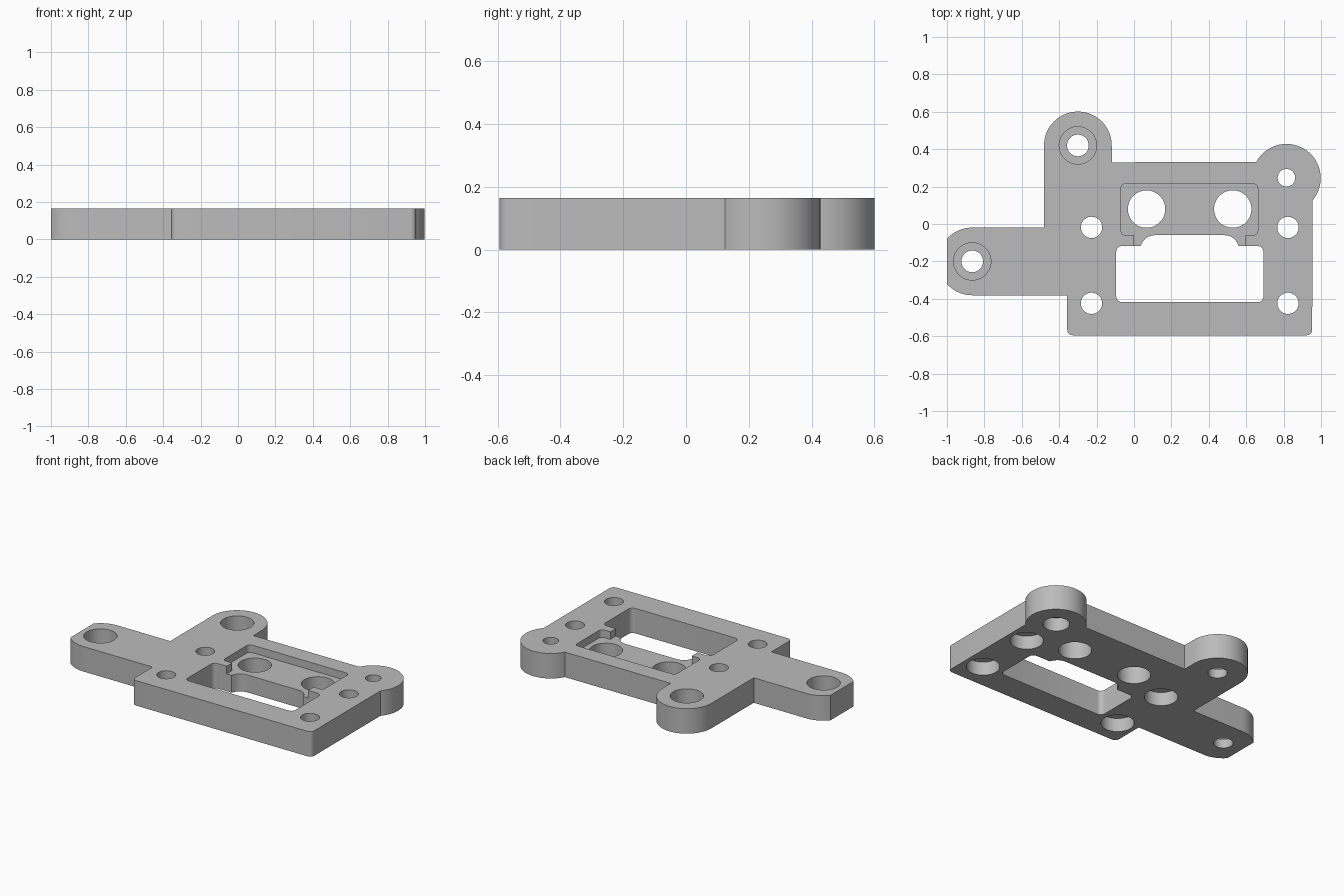
import bpy
import bmesh
from math import radians, cos, sin

cube = bpy.data.objects.get("Cube")
if cube:
    bpy.data.objects.remove(cube, do_unlink=True)

THICK = 0.165
grey = bpy.data.materials.new("neutral grey")
grey.use_nodes = True
grey.diffuse_color = (0.5, 0.5, 0.5, 1)
grey.node_tree.nodes["Principled BSDF"].inputs["Base Color"].default_value = (0.5, 0.5, 0.5, 1)


def arc(cx, cy, r, start, end, steps=24):
    """Points along an arc, angles in degrees."""
    angles = [radians(start + (end - start) * i / steps) for i in range(steps + 1)]
    return [(cx + r * cos(a), cy + r * sin(a)) for a in angles]


def rounded_rect(x0, x1, y0, y1, r):
    corners = [(x1 - r, y1 - r), (x0 + r, y1 - r), (x0 + r, y0 + r), (x1 - r, y0 + r)]
    return [p for i, (x, y) in enumerate(corners) for p in arc(x, y, r, 90 * i, 90 * i + 90, 6)]


def prism(name, points, z0, z1):
    """Extrude a flat profile from z0 to z1."""
    bm = bmesh.new()
    face = bm.faces.new([bm.verts.new((x, y, z0)) for x, y in points])
    top = bmesh.ops.extrude_face_region(bm, geom=[face])
    verts = [v for v in top["geom"] if isinstance(v, bmesh.types.BMVert)]
    bmesh.ops.translate(bm, verts=verts, vec=(0, 0, z1 - z0))
    bmesh.ops.recalc_face_normals(bm, faces=bm.faces)
    mesh = bpy.data.meshes.new(name)
    bm.to_mesh(mesh)
    bm.free()
    mesh.materials.append(grey)
    obj = bpy.data.objects.new(name, mesh)
    bpy.context.collection.objects.link(obj)
    return obj


# Plate outline, anticlockwise from the front left corner
outline = arc(-0.327, -0.565, 0.03, 180, 270, 6)
outline += arc(0.923, -0.565, 0.03, 270, 360, 6)
outline += arc(0.815, 0.245, 0.183, -41, 152, 48)      # right lug
outline += [(-0.118, 0.33)]
outline += arc(-0.3, 0.42, 0.181, 0, 180, 48)          # back lug
outline += [(-0.481, -0.02)]
outline += arc(-0.865, -0.2, 0.181, 90, 138, 12)       # side arm, cut flat at its tip
outline += arc(-0.865, -0.2, 0.181, 222, 270, 12)
outline += [(-0.357, -0.381)]
plate = prism("mounting_plate", outline, 0, THICK)
bpy.context.view_layer.objects.active = plate
plate.select_set(True)


def cut(points, z0=-0.1, z1=THICK + 0.1):
    cutter = prism("cutter", points, z0, z1)
    cutter.hide_render = True
    mod = plate.modifiers.new("cut", "BOOLEAN")
    mod.operation = "DIFFERENCE"
    mod.solver = "EXACT"
    mod.object = cutter
    bpy.ops.object.modifier_apply(modifier=mod.name)
    bpy.data.objects.remove(cutter, do_unlink=True)


def bore(x, y, r, z0=-0.1, z1=THICK + 0.1):
    cut(arc(x, y, r, 0, 360, 48)[:-1], z0, z1)


# Shallow recess with its step down to the window
floor = THICK - 0.05
cut(rounded_rect(-0.07, 0.662, -0.06, 0.215, 0.025), floor)
cut([(0.0, -0.2), (0.595, -0.2), (0.595, 0.0), (0.0, 0.0)], floor)

# Window with an arched notch in its back edge
cut(rounded_rect(-0.095, 0.692, -0.418, -0.118, 0.03))
notch = [(0.56, -0.2), (0.56, -0.118)]
notch += arc(0.485, -0.135, 0.075, 20, 90, 8)
notch += arc(0.11, -0.135, 0.075, 90, 160, 8)
notch += [(0.035, -0.118), (0.035, -0.2)]
cut(notch)

# Large round openings in the recess
for x in (0.067, 0.528):
    bore(x, 0.08, 0.1)

# Lug holes, counterbored from above
for x, y in ((-0.865, -0.2), (-0.3, 0.42)):
    bore(x, y, 0.058)
    bore(x, y, 0.1, z0=THICK - 0.105)

# Screw holes, counterbored from below
screws = [(x, y, 0.057, 0.1) for x in (-0.227, 0.823) for y in (-0.018, -0.424)]
for x, y, r, wide in screws + [(0.815, 0.247, 0.047, 0.08)]:
    bore(x, y, r)
    bore(x, y, wide, z1=0.09)

bpy.ops.object.shade_smooth_by_angle(angle=radians(30))
